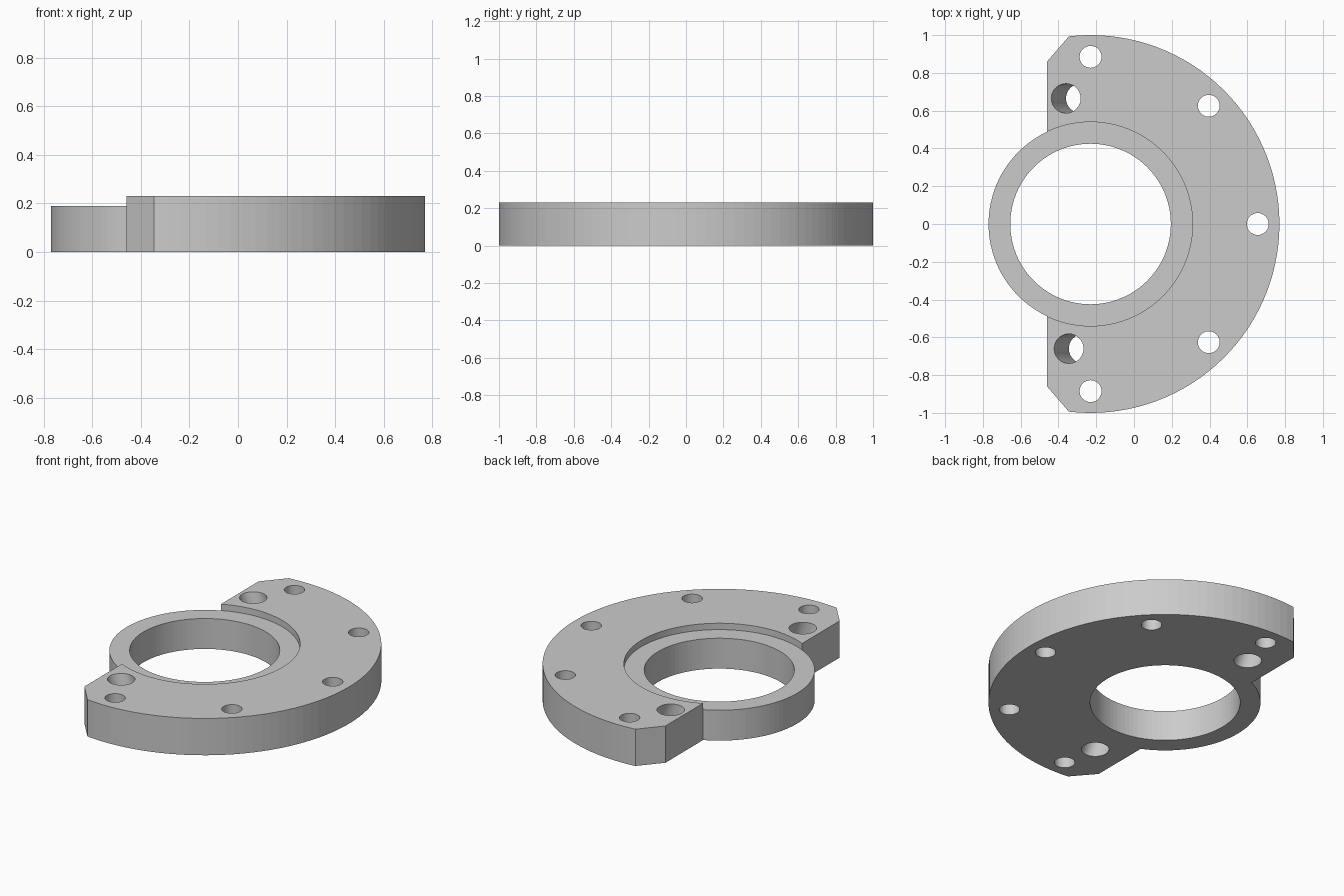
import bpy, bmesh
from math import sin, cos, acos, radians, degrees

if "Cube" in bpy.data.objects:
    bpy.data.objects.remove(bpy.data.objects["Cube"], do_unlink=True)

CX = -0.23          # shared axis of the bore, collar and outer rim
FLAT_X = -0.46      # straight edge of the half flange
HEIGHT, COLLAR_Z = 0.23, 0.19
COLLAR_R, BORE_R = 0.54, 0.425

steel = bpy.data.materials.new("plain grey metal")
steel.use_nodes = True
grey = (0.6, 0.6, 0.6, 1)
steel.diffuse_color = grey
steel.node_tree.nodes["Principled BSDF"].inputs["Base Color"].default_value = grey


def arc(r, start, end, steps, cx=CX, cy=0):
    """Points on an arc, both ends included, angles in degrees."""
    angles = [radians(start + (end - start) * i / steps) for i in range(steps + 1)]
    return [(cx + r * cos(a), cy + r * sin(a)) for a in angles]


def circle(r, cx, cy, steps):
    return arc(r, 0, 360, steps, cx, cy)[:-1]


def prism(name, outline, z0, z1, lean=0):
    """Extrude an outline, sliding it in x by lean per unit of height."""
    bm = bmesh.new()
    low, high = [[bm.verts.new((x + lean * z, y, z)) for x, y in outline] for z in (z0, z1)]
    bm.faces.new(low[::-1])
    bm.faces.new(high)
    n = len(outline)
    for i in range(n):
        j = (i + 1) % n
        bm.faces.new((low[i], low[j], high[j], high[i]))
    bmesh.ops.recalc_face_normals(bm, faces=bm.faces)
    mesh = bpy.data.meshes.new(name)
    bm.to_mesh(mesh)
    bm.free()
    mesh.materials.append(steel)
    obj = bpy.data.objects.new(name, mesh)
    bpy.context.collection.objects.link(obj)
    return obj


def cut(target, cutter):
    cutter.hide_render = True
    mod = target.modifiers.new("cut", "BOOLEAN")
    mod.operation, mod.solver, mod.object = "DIFFERENCE", "EXACT", cutter
    bpy.context.view_layer.objects.active = target
    bpy.ops.object.modifier_apply(modifier=mod.name)
    bpy.data.objects.remove(cutter, do_unlink=True)


# Half flange with chamfered corners, joined to the round collar
meet = degrees(acos((FLAT_X - CX) / COLLAR_R))
outline = (arc(1, -96.6, 96.6, 64) + [(FLAT_X, 0.86)]
           + arc(COLLAR_R, meet, 360 - meet, 40) + [(FLAT_X, -0.86)])
flange = prism("half_flange_with_collar", outline, 0, HEIGHT)

# Step down to the collar's top face
step = arc(COLLAR_R, -meet, meet, 64)
step += [(-1, step[-1][1]), (-1, step[0][1])]
cut(flange, prism("step_cutter", step, COLLAR_Z, 0.5))

# Central bore
cut(flange, prism("bore_cutter", circle(BORE_R, CX, 0, 96), -0.2, 0.5))

# Five straight bolt holes around the rim
for angle in range(-90, 91, 45):
    a = radians(angle)
    hole = circle(0.058, CX + 0.885 * cos(a), 0.885 * sin(a), 32)
    cut(flange, prism("bolt_hole_cutter", hole, -0.2, 0.5))

# Two slanted holes beside the collar
for x, y in ((-0.282, 0.665), (-0.267, -0.66)):
    cut(flange, prism("slanted_hole_cutter", circle(0.078, x, y, 32), -0.2, 0.5, -0.34))
